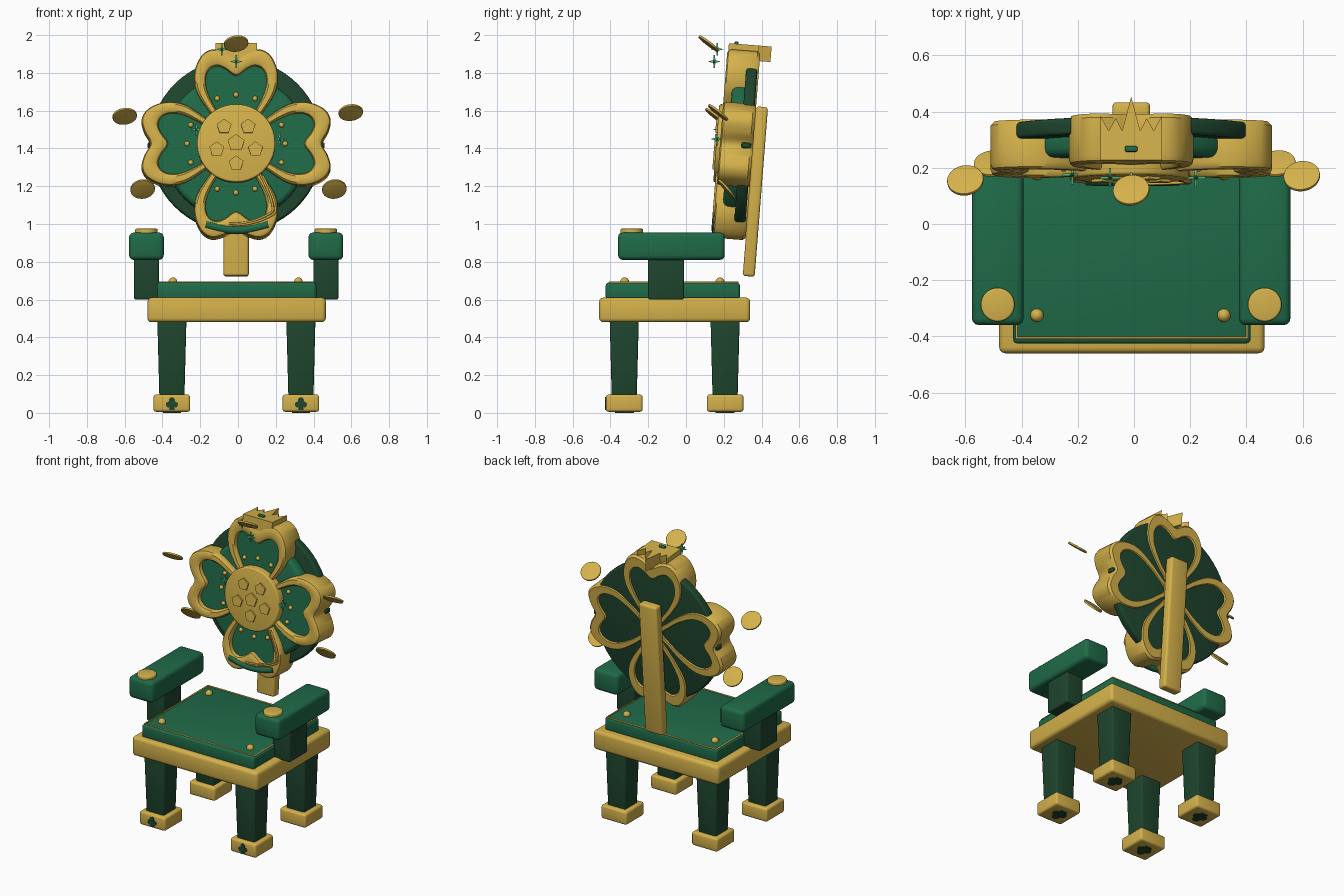
import bpy, bmesh, math
from mathutils import Matrix, Vector

if "Cube" in bpy.data.objects:
    bpy.data.objects.remove(bpy.data.objects["Cube"])


def material(name, rgb):
    m = bpy.data.materials.new(name)
    m.diffuse_color = (*rgb, 1)
    m.use_nodes = True
    m.node_tree.nodes["Principled BSDF"].inputs["Base Color"].default_value = m.diffuse_color
    return m


GOLD = material("gold", (0.66, 0.44, 0.07))
GREEN = material("green", (0.014, 0.146, 0.066))
DARK = material("dark green", (0.013, 0.06, 0.027))
MINT = material("mint", (0.09, 0.5, 0.22))
T, R = Matrix.Translation, Matrix.Rotation
rad = math.radians


def finish(name, bm, mat, matrix=Matrix(), smooth=True):
    bmesh.ops.recalc_face_normals(bm, faces=bm.faces[:])
    me = bpy.data.meshes.new(name)
    bm.to_mesh(me)
    bm.free()
    ob = bpy.data.objects.new(name, me)
    bpy.context.collection.objects.link(ob)
    me.materials.append(mat)
    ob.matrix_world = matrix
    if smooth:
        bpy.ops.object.select_all(action='DESELECT')
        ob.select_set(True)
        bpy.context.view_layer.objects.active = ob
        bpy.ops.object.shade_smooth_by_angle(angle=rad(38))
    return ob


def box(name, x, y, z, mat, bevel=0.015, taper=1.0, matrix=Matrix()):
    """Rounded box from (min, max) pairs; taper narrows the bottom."""
    lo, hi = Vector((x[0], y[0], z[0])), Vector((x[1], y[1], z[1]))
    size = hi - lo
    bm = bmesh.new()
    bmesh.ops.create_cube(bm, size=1)
    for v in bm.verts:
        k = taper if v.co.z < 0 else 1
        v.co = Vector((v.co.x * size.x * k, v.co.y * size.y * k, v.co.z * size.z))
    bmesh.ops.bevel(bm, geom=bm.edges[:], offset=bevel, segments=3, profile=0.5, affect='EDGES')
    return finish(name, bm, mat, matrix @ T((lo + hi) / 2))


def disc(name, r, depth, mat, matrix, bevel=0.004, sides=48):
    bm = bmesh.new()
    bmesh.ops.create_cone(bm, cap_ends=True, segments=sides, radius1=r, radius2=r, depth=depth)
    rims = [e for e in bm.edges if abs(e.verts[0].co.z - e.verts[1].co.z) < 1e-5]
    bmesh.ops.bevel(bm, geom=rims, offset=bevel, segments=3, profile=0.5, affect='EDGES')
    return finish(name, bm, mat, matrix)


def ball(name, r, mat, matrix, scale=(1, 1, 1)):
    bm = bmesh.new()
    bmesh.ops.create_uvsphere(bm, u_segments=14, v_segments=8, radius=r)
    return finish(name, bm, mat, matrix @ Matrix.Diagonal((*scale, 1)))


def prism(name, outlines, d0, d1, mat, matrix=Matrix()):
    """Extrude closed (x, z) outlines along y."""
    bm = bmesh.new()
    for pts in outlines:
        a = [bm.verts.new((x, d0, z)) for x, z in pts]
        b = [bm.verts.new((x, d1, z)) for x, z in pts]
        bm.faces.new(a)
        bm.faces.new(b[::-1])
        for i in range(len(pts)):
            j = (i + 1) % len(pts)
            bm.faces.new((a[i], b[i], b[j], a[j]))
    return finish(name, bm, mat, matrix)


def tube(name, pts, r, mat, matrix=Matrix(), closed=False):
    cu = bpy.data.curves.new(name, 'CURVE')
    cu.dimensions = '3D'
    cu.bevel_depth, cu.bevel_resolution = r, 2
    cu.use_fill_caps = True
    sp = cu.splines.new('POLY')
    sp.points.add(len(pts) - 1)
    for p, c in zip(sp.points, pts):
        p.co = (*c, 1)
    sp.use_cyclic_u = closed
    ob = bpy.data.objects.new(name, cu)
    bpy.context.collection.objects.link(ob)
    cu.materials.append(mat)
    ob.matrix_world = matrix


def ngon(n, r, cx=0, cz=0, turn=90):
    return [(cx + r * math.cos(rad(turn + 360 * i / n)), cz + r * math.sin(rad(turn + 360 * i / n)))
            for i in range(n)]


def smooth_loop(pts, steps=5):
    """Closed Catmull-Rom curve through 2D points."""
    out, n = [], len(pts)
    for i in range(n):
        p0, p1, p2, p3 = (Vector(pts[(i + k) % n]) for k in (-1, 0, 1, 2))
        for s in range(steps):
            t = s / steps
            out.append(0.5 * (2 * p1 + (p2 - p0) * t + (2 * p0 - 5 * p1 + 4 * p2 - p3) * t * t
                              + (3 * p1 - p0 - 3 * p2 + p3) * t ** 3))
    return out


CLUB = [ngon(14, 0.016, -0.016, -0.006), ngon(14, 0.016, 0.016, -0.006), ngon(14, 0.016, 0, 0.017),
        [(-0.016, -0.034), (0.016, -0.034), (0.003, 0.004), (-0.003, 0.004)]]

# Legs and feet with club emblems
for x in (-0.35, 0.333):
    for y in (-0.327, 0.207):
        box("leg", (x - .077, x + .077), (y - .077, y + .077), (0.08, 0.49), DARK, 0.01, 0.86)
        box("foot", (x - .097, x + .097), (y - .097, y + .097), (0.006, 0.097), GOLD, 0.014)
        prism("foot_sole_emblem", CLUB, 0, 0.009, DARK, T((x, y, 0)) @ R(rad(90), 4, 'X')
              @ Matrix.Diagonal((1.5, 1, 1.5, 1)))
    prism("foot_front_emblem", CLUB, -0.004, 0.004, DARK, T((x, -0.425, 0.05)))

# Seat
box("seat_frame", (-.48, .465), (-.46, .34), (.48, .61), GOLD, 0.022)
box("seat_cushion", (-.43, .415), (-.425, .285), (.6, .69), GREEN, 0.015)
tube("seat_piping", [(-.418, -.405, .69), (.402, -.405, .69), (.402, .275, .69), (-.418, .275, .69)],
     0.006, GOLD, closed=True)
for x in (-0.345, 0.32):
    for y in (-0.325, 0.18):
        ball("seat_stud", 0.024, GOLD, T((x, y, 0.693)))

# Arms
for s in (-1, 1):
    x = -0.01 + s * 0.475
    box("arm_support", (x - .066, x + .066), (-.2, -.01), (.6, .83), DARK, 0.01)
    box("armrest", (x - .092, x + .092), (-.36, .205), (.81, .955), GREEN, 0.025)
    disc("armrest_cap", 0.06, 0.03, GOLD, T((x, -0.287, 0.96)), 0.007)

# Backrest frame of reference, leaning back a little
M = T((-0.01, 0.27, 1.42)) @ R(rad(-4.5), 4, 'X')
FACE = R(rad(90), 4, 'X')
box("back_post", (-.067, .067), (.085, .148), (-.69, .21), GOLD, 0.014, matrix=M)
disc("back_disc", 0.46, 0.06, DARK, M @ T((0, .047, 0)) @ FACE, 0.014, 64)
disc("back_cushion", 0.385, 0.09, GREEN, M @ T((0, -.005, -.015)) @ FACE, 0.03, 64)

# Four notched petals: (lateral, radial) half outlines, mirrored
OUTER = [(0, .01), (.085, .1), (.15, .18), (.21, .28), (.22, .38), (.185, .465), (.13, .5), (.065, .487), (0, .455)]
INNER = [(0, .06), (.06, .12), (.11, .19), (.153, .28), (.16, .35), (.14, .395), (.1, .412), (.055, .395), (0, .36)]


def mirrored(half):
    return smooth_loop(half + [(-x, z) for x, z in half[-2:0:-1]])


outer, inner = mirrored(OUTER), mirrored(INNER)
SECTION = [(0, .07), (0, -.065), (.07, -.083), (.22, -.09), (.78, -.09), (.93, -.083), (1, -.065),
           (1, .07), (.85, .085), (.15, .085)]
for k in range(4):
    P = M @ R(rad(90 * k), 4, 'Y')
    bm = bmesh.new()
    rings = []
    for o, i in zip(outer, inner):
        rings.append([bm.verts.new((*[o.lerp(i, f)[0]], d, o.lerp(i, f)[1])) for f, d in SECTION])
    for a, b in zip(rings, rings[1:] + rings[:1]):
        for j in range(len(SECTION)):
            n = (j + 1) % len(SECTION)
            bm.faces.new((a[j], a[n], b[n], b[j]))
    finish("petal_rim", bm, GOLD, P)
    prism("petal_panel", [[(p.x, p.y) for p in inner]], -.06, .03, GREEN, P)
    prism("petal_back_panel", [[(p.x, p.y) for p in inner]], .03, .076, DARK, P)
    for x, z in ((-.1, .24), (0, .26), (.1, .24)):
        ball("petal_stud", 0.014, GOLD, P @ T((x, -.062, z)))
    if k % 2:
        box("petal_tip_gem", (-.014, .014), (.025, .07), (.44, .468), DARK, 0.006, matrix=P)

# Medallion with raised pentagons
disc("medallion", 0.207, 0.12, GOLD, M @ T((0, -.05, 0)) @ FACE, 0.01, 64)
prism("medallion_pentagons", [ngon(5, .047)] + [
    ngon(5, .041, .108 * math.cos(rad(a)), .108 * math.sin(rad(a)), a + 180)
    for a in (-90, -18, 54, 126, 198)], -.12, -.1, GOLD, M)

# Draped cords and sash on the lower petal
for off in (0, 0.014):
    tube("cord", [(.14 - off + .07 * math.sin(t) - .17 * max(0, t - 1.6) / 1.4, -.094,
                   -.17 - .265 * math.sin(min(t, 3) / 3 * math.pi / 2) + off * .5)
                  for t in [i * .15 for i in range(21)]], 0.006, GOLD, M)
tube("sash", [(-.16 + .033 * i, -.078, -.43 - .03 * math.sin(math.pi * i / 10)) for i in range(11)],
     0.022, GREEN, M)

# Crown lying flat on the top petal
half = [(.11, -.085), (.11, .075), (.08, .02), (.055, .065), (.032, .02)]
prism("crown", [half + [(0, .142)] + [(-x, z) for x, z in half[::-1]]], -.532, -.45, GOLD,
      M @ R(rad(-90), 4, 'X'))
box("crown_gem", (-.022, .022), (-.055, -.035), (.525, .545), GREEN, 0.005, matrix=M)

# Floating coins
for x, y, z, a in ((-.01, .12, 1.955, -37), (-.6, .155, 1.57, -38), (.597, .17, 1.59, -38),
                   (-.505, .215, 1.185, -48), (.51, .215, 1.185, -48)):
    disc("coin", 0.065, 0.012, GOLD, T((x, y, z)) @ R(rad(-8), 4, 'Y') @ R(rad(a), 4, 'X'), 0.002, 32)

# Four-pointed sparkles
star = [(r * math.cos(rad(45 * i)), r * math.sin(rad(45 * i)))
        for i, r in enumerate((.034, .01) * 4)]
for x, y, z in ((-.01, .15, 1.86), (-.085, .165, 1.925), (-.22, .175, 1.5), (.22, .165, 1.45)):
    for a in (0, 90):
        prism("sparkle", [star], -.004, .004, MINT, T((x, y, z)) @ R(rad(a), 4, 'Z'))
